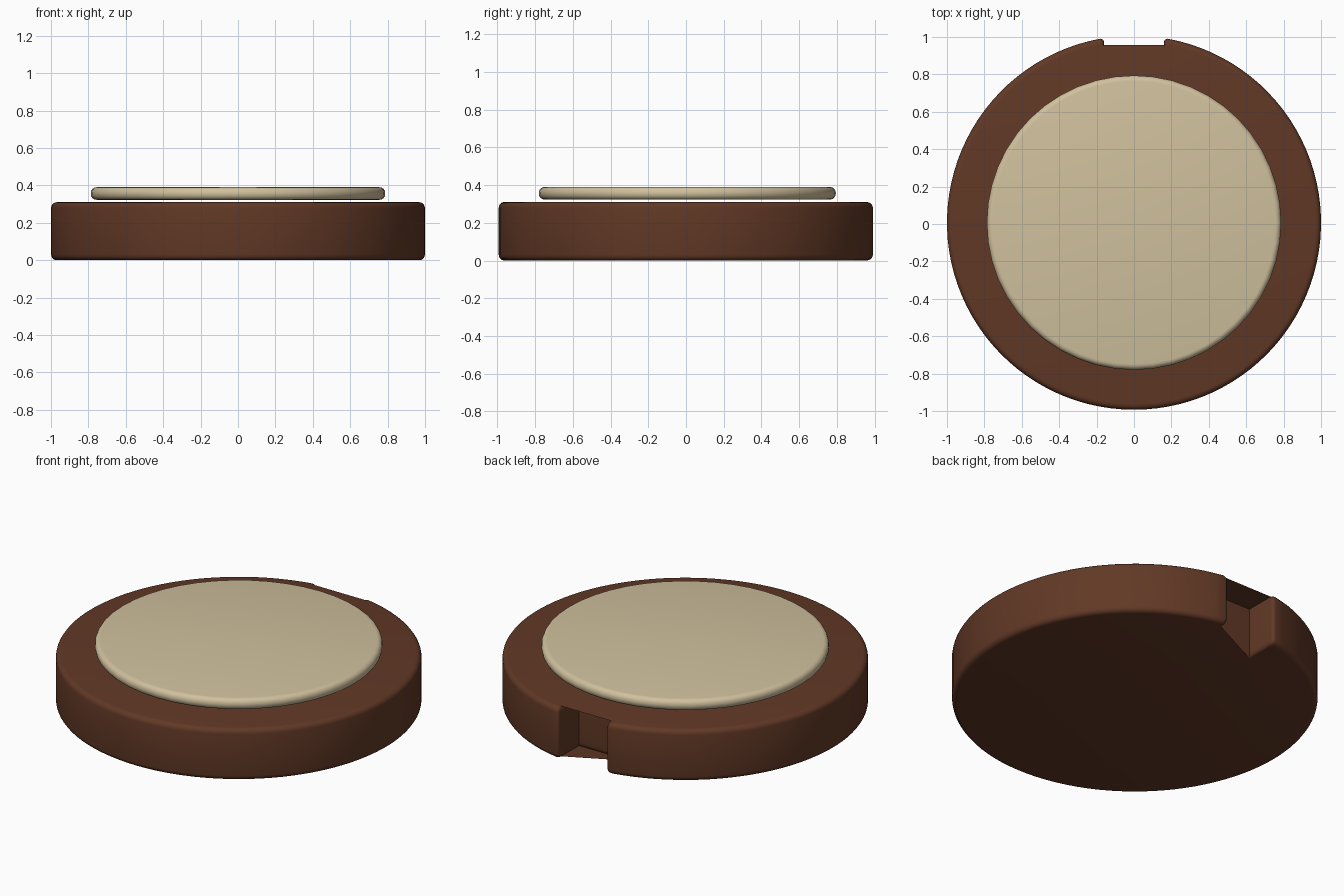
import bpy, bmesh, math

cube = bpy.data.objects.get("Cube")
if cube:
    bpy.data.objects.remove(cube, do_unlink=True)

CENTRE_Y = 0.007


def material(name, rgb):
    mat = bpy.data.materials.new(name)
    mat.use_nodes = True
    colour = (*rgb, 1)
    mat.diffuse_color = colour
    mat.node_tree.nodes["Principled BSDF"].inputs["Base Color"].default_value = colour
    return mat


def rounded_profile(bottom, top, radius, steps=4):
    """Inset and height pairs for a wall with rounded lower and upper edges."""
    angles = [math.pi / 2 * i / steps for i in range(steps + 1)]
    lower = [(radius * (1 - math.sin(a)), bottom + radius * (1 - math.cos(a))) for a in angles]
    upper = [(inset, top + bottom - z) for inset, z in reversed(lower)]
    return lower + upper


def loft(bm, outline, profile):
    """Skin a closed outline through every step of the profile."""
    rings = [[bm.verts.new((x, y, z)) for x, y in outline(inset)] for inset, z in profile]
    for low, high in zip(rings, rings[1:]):
        for i in range(len(low)):
            j = (i + 1) % len(low)
            bm.faces.new((low[i], low[j], high[j], high[i]))
    return rings


def finish(bm, name, mat):
    mesh = bpy.data.meshes.new(name)
    bm.to_mesh(mesh)
    bm.free()
    obj = bpy.data.objects.new(name, mesh)
    bpy.context.collection.objects.link(obj)
    mesh.materials.append(mat)
    bpy.ops.object.select_all(action='DESELECT')
    obj.select_set(True)
    bpy.context.view_layer.objects.active = obj
    bpy.ops.object.shade_smooth_by_angle(angle=math.radians(35))
    return obj


# Base outline: a disc with a rectangular notch in the back
NOTCH, NOTCH_BACK, CORNER = 0.16, 0.79, 0.02
ARC_STEPS = 96


def base_outline(inset):
    radius, half = 1 - inset, NOTCH + inset * 0.5
    start = math.asin((half + CORNER) / radius)
    arc = []
    for i in range(ARC_STEPS + 1):
        a = math.pi / 2 + start + (math.tau - 2 * start) * i / ARC_STEPS
        arc.append((radius * math.cos(a), radius * math.sin(a) + CENTRE_Y))
    edge = arc[-1][1]
    rounding = []
    for i in range(1, 5):
        a = math.pi / 2 * i / 4
        rounding.append((half + CORNER * (1 - math.sin(a)), edge - CORNER * (1 - math.cos(a))))
    right = rounding + [(half, NOTCH_BACK - inset * 0.5)]
    left = [(-x, y) for x, y in reversed(right)]
    return arc + right + left


bm = bmesh.new()
rings = loft(bm, base_outline, rounded_profile(0, 0.31, 0.03))
arc_count = ARC_STEPS + 1
inner_left = arc_count + 5
# The thin top skin spans the notch; the bottom skin closes half of it diagonally
bm.faces.new(rings[-1][:arc_count])
bm.faces.new(list(reversed(rings[0][:arc_count] + rings[0][inner_left:])))
finish(bm, "base", material("dark brown", (0.12, 0.04, 0.019)))


# Pad: a thin round-edged disc floating just above the base
def pad_outline(inset):
    sides = 48
    return [((0.787 - inset) * math.cos(math.tau * i / sides),
             (0.787 - inset) * math.sin(math.tau * i / sides) + CENTRE_Y) for i in range(sides)]


bm = bmesh.new()
rings = loft(bm, pad_outline, rounded_profile(0.323, 0.39, 0.03))
bm.faces.new(rings[-1])
bm.faces.new(list(reversed(rings[0])))
finish(bm, "top_pad", material("cream", (0.63, 0.53, 0.34)))
